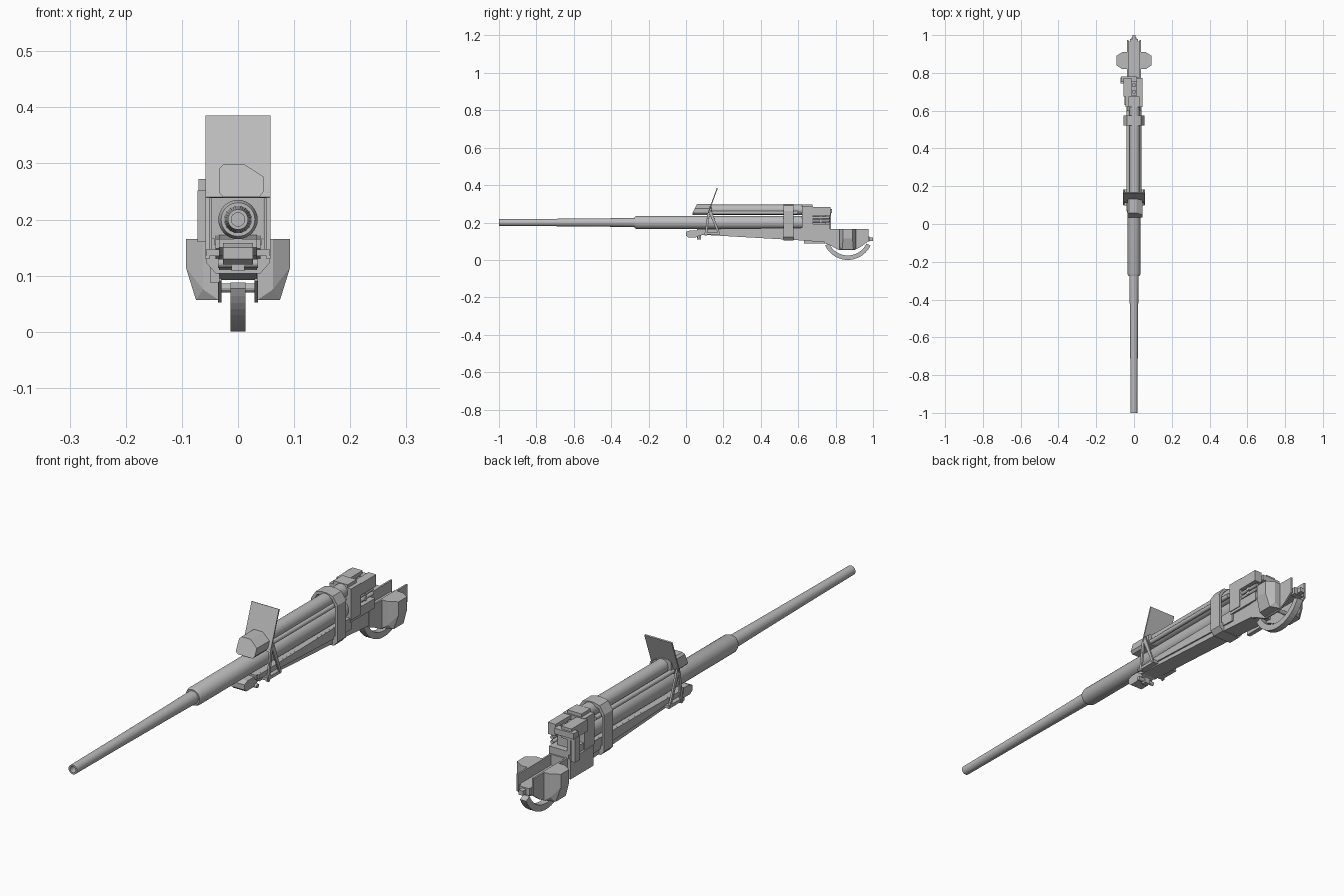
import bpy, bmesh, math
from mathutils import Vector

if "Cube" in bpy.data.objects:
    bpy.data.objects.remove(bpy.data.objects["Cube"])

steel = bpy.data.materials.new("grey_steel")
steel.diffuse_color = (0.5, 0.5, 0.5, 1)
steel.use_nodes = True
steel.node_tree.nodes["Principled BSDF"].inputs["Base Color"].default_value = steel.diffuse_color


def finish(name, bm, smooth=False):
    bmesh.ops.recalc_face_normals(bm, faces=bm.faces)
    me = bpy.data.meshes.new(name)
    bm.to_mesh(me)
    bm.free()
    ob = bpy.data.objects.new(name, me)
    bpy.context.collection.objects.link(ob)
    me.materials.append(steel)
    if smooth:
        bpy.ops.object.select_all(action='DESELECT')
        ob.select_set(True)
        bpy.context.view_layer.objects.active = ob
        bpy.ops.object.shade_smooth_by_angle(angle=math.radians(35))
    return ob


def prism(name, pts, lo, hi, axis='x'):
    """Extrude a (y,z) outline along x, or an (x,z) outline along y."""
    bm = bmesh.new()
    put = (lambda p, t: (t, p[0], p[1])) if axis == 'x' else (lambda p, t: (p[0], t, p[1]))
    a = [bm.verts.new(put(p, lo)) for p in pts]
    b = [bm.verts.new(put(p, hi)) for p in pts]
    bm.faces.new(a)
    bm.faces.new(b[::-1])
    n = len(pts)
    for i in range(n):
        bm.faces.new((a[i], a[(i + 1) % n], b[(i + 1) % n], b[i]))
    return finish(name, bm)


def box(name, x0, x1, y0, y1, z0, z1):
    return prism(name, [(y0, z0), (y1, z0), (y1, z1), (y0, z1)], x0, x1)


def lathe(name, prof, x, z, seg=28):
    """Revolve a closed (y, radius) profile about an axis parallel to y."""
    bm = bmesh.new()
    rings = []
    for y, r in prof:
        rings.append([bm.verts.new((x + r * math.cos(2 * math.pi * i / seg), y,
                                    z + r * math.sin(2 * math.pi * i / seg))) for i in range(seg)])
    for a, b in zip(rings, rings[1:]):
        for i in range(seg):
            bm.faces.new((a[i], a[(i + 1) % seg], b[(i + 1) % seg], b[i]))
    bm.faces.new(rings[0])
    bm.faces.new(rings[-1])
    return finish(name, bm, True)


def rod(name, x, z, r, y0, y1, seg=16):
    return lathe(name, [(y0, r), (y1, r)], x, z, seg)


def cross_rod(name, y, z, r, x0, x1):
    ob = prism(name, [(y + r * math.cos(i * math.pi / 6), z + r * math.sin(i * math.pi / 6))
                      for i in range(12)], x0, x1)
    return ob


# Barrel with hollow muzzle, taper and thick jacket
lathe("barrel", [(-0.90, 0.012), (-1.0, 0.012), (-1.0, 0.018), (-0.75, 0.0195), (-0.42, 0.0225),
                 (-0.275, 0.0245), (-0.275, 0.030), (-0.262, 0.035), (0.64, 0.035)], 0, 0.2, 32)

# Recoil cylinder and slim side rods above the barrel
rod("recoil_cylinder", 0.004, 0.268, 0.027, 0.10, 0.62, 24)
for s in (-1, 1):
    rod("recoil_rod", s * 0.031, 0.252, 0.009, 0.12, 0.60)

# Sloped cover on the front of the recoil cylinder
cap = prism("recoil_cover", [(-.034, .29), (-.026, .298), (.012, .298), (.046, .276), (.046, .25),
                             (.038, .24), (-.026, .24), (-.034, .248)], 0.035, 0.14, 'y')
for v in cap.data.vertices:
    if v.co.y < 0.05:
        v.co.y += max(0, v.co.z - 0.25) * 0.5

# Cradle: long tapering beam, side rails and nose
prism("cradle", [(0.08, .135), (0.62, .104), (0.775, .092), (0.775, .165), (0.62, .172),
                 (0.06, .165), (0.06, .15)], -0.034, 0.034)
for s in (-1, 1):
    x0, x1 = sorted((s * 0.033, s * 0.04))
    prism("cradle_rail", [(0.07, .148), (0.63, .125), (0.63, .172), (0.07, .165)], x0, x1)
prism("cradle_nose", [(0.0, .13), (0.012, .12), (0.05, .12), (0.09, .135), (0.09, .158),
                      (0.02, .158), (0.0, .15)], -0.027, 0.027)
box("nose_lug", -0.012, 0.012, 0.06, 0.08, 0.108, 0.14)
cross_rod("nose_pin", 0.068, 0.122, 0.008, -0.036, 0.036)

# Leaning sight shield with A-shaped braces on both sides
prism("shield", [(0.112, .24), (0.117, .238), (0.170, .383), (0.165, .385)], -0.058, 0.058)
for s in (-1, 1):
    x0, x1 = sorted((s * 0.051, s * 0.058))
    prism("front_brace", [(0.100, .13), (0.111, .13), (0.127, .25), (0.115, .25)], x0, x1)
    prism("rear_brace", [(0.172, .14), (0.182, .14), (0.134, .27), (0.124, .25)], x0, x1)
    x0, x1 = sorted((s * 0.033, s * 0.056))
    box("brace_foot", x0, x1, 0.098, 0.183, 0.135, 0.147)

# Clamp band around barrel, cylinder and cradle
outer = [(.056, .125), (.056, .262), (.036, .292), (.012, .298)]
inner = [(.046, .13), (.046, .255), (.032, .28), (.01, .287)]
arch = [(x, z) for x, z in outer] + [(-x, z) for x, z in outer[::-1]]
arch += [(-x, z) for x, z in inner] + [(x, z) for x, z in inner[::-1]]
prism("clamp_band", arch, 0.522, 0.575, 'y')
prism("clamp_base", [(-.056, .14), (-.056, .122), (-.04, .104), (.04, .104), (.056, .122),
                     (.056, .14)], 0.522, 0.575, 'y')

# Breech: ring, lower block, cheeks, top housing and lever parts
box("breech_ring", -0.046, 0.045, 0.62, 0.68, 0.165, 0.285)
box("breech_top_plate", -0.030, 0.030, 0.62, 0.675, 0.28, 0.297)
box("breech_block", -0.042, 0.042, 0.62, 0.77, 0.155, 0.192)
box("breech_lower_cheek", -0.050, -0.033, 0.63, 0.77, 0.088, 0.165)
box("top_housing_left", -0.055, -0.012, 0.675, 0.772, 0.238, 0.283)
box("top_housing_right", 0.012, 0.045, 0.675, 0.772, 0.238, 0.283)
box("top_housing_floor", -0.02, 0.02, 0.675, 0.76, 0.238, 0.252)
box("rear_bar", -0.07, 0.012, 0.752, 0.78, 0.25, 0.272)
box("rear_lever_plate", -0.072, -0.056, 0.745, 0.775, 0.16, 0.252)
box("breech_left_post", -0.05, -0.034, 0.735, 0.77, 0.18, 0.245)
box("breech_core", -0.024, 0.024, 0.68, 0.745, 0.19, 0.24)
for z in (0.208, 0.226):
    cross_rod("breech_pin", 0.72, z, 0.008, -0.03, 0.038)
    rod("breech_spring", 0.031, z, 0.007, 0.68, 0.768, 12)
for y in (0.69, 0.725):
    box("top_catch", -0.008, 0.008, y, y + 0.02, 0.25, 0.272)

# Open rear frame: two side plates, floor and end catch
for s in (-1, 1):
    x0, x1 = sorted((s * 0.029, s * 0.036))
    prism("rear_side_plate", [(0.74, .165), (0.975, .165), (0.975, .10), (0.935, .07), (0.90, .052),
                              (0.82, .052), (0.77, .078), (0.74, .09)], x0, x1)
box("rear_floor", -0.030, 0.030, 0.77, 0.965, 0.112, 0.124)
box("end_block", -0.022, 0.022, 0.955, 0.98, 0.098, 0.125)
box("end_catch", -0.009, 0.009, 0.975, 1.0, 0.102, 0.12)
cross_rod("axle", 0.865, 0.078, 0.008, -0.04, 0.04)

# Tapered trunnion blocks on both sides
for s in (-1, 1):
    bm = bmesh.new()
    for x, y, z in [(.035, .045, .057), (.035, .045, .165), (.062, .045, .165), (.062, .045, .075),
                    (.075, .03, .057), (.093, .025, .115), (.093, .025, .165)]:
        for t in (-1, 1):
            bm.verts.new((s * x, 0.865 + t * y, z))
    bmesh.ops.convex_hull(bm, input=bm.verts)
    bmesh.ops.dissolve_limit(bm, angle_limit=0.02, verts=bm.verts, edges=bm.edges)
    finish("trunnion_block", bm)

# Elevation arc hanging under the rear frame
bm_pts = []
for r, order in ((0.134, 1), (0.110, -1)):
    angles = [math.radians(205 + 130 * i / 20) for i in range(21)][::order]
    bm_pts += [(0.865 + r * math.cos(a), 0.134 + r * math.sin(a)) for a in angles]
prism("elevation_arc", bm_pts, -0.013, 0.013)
